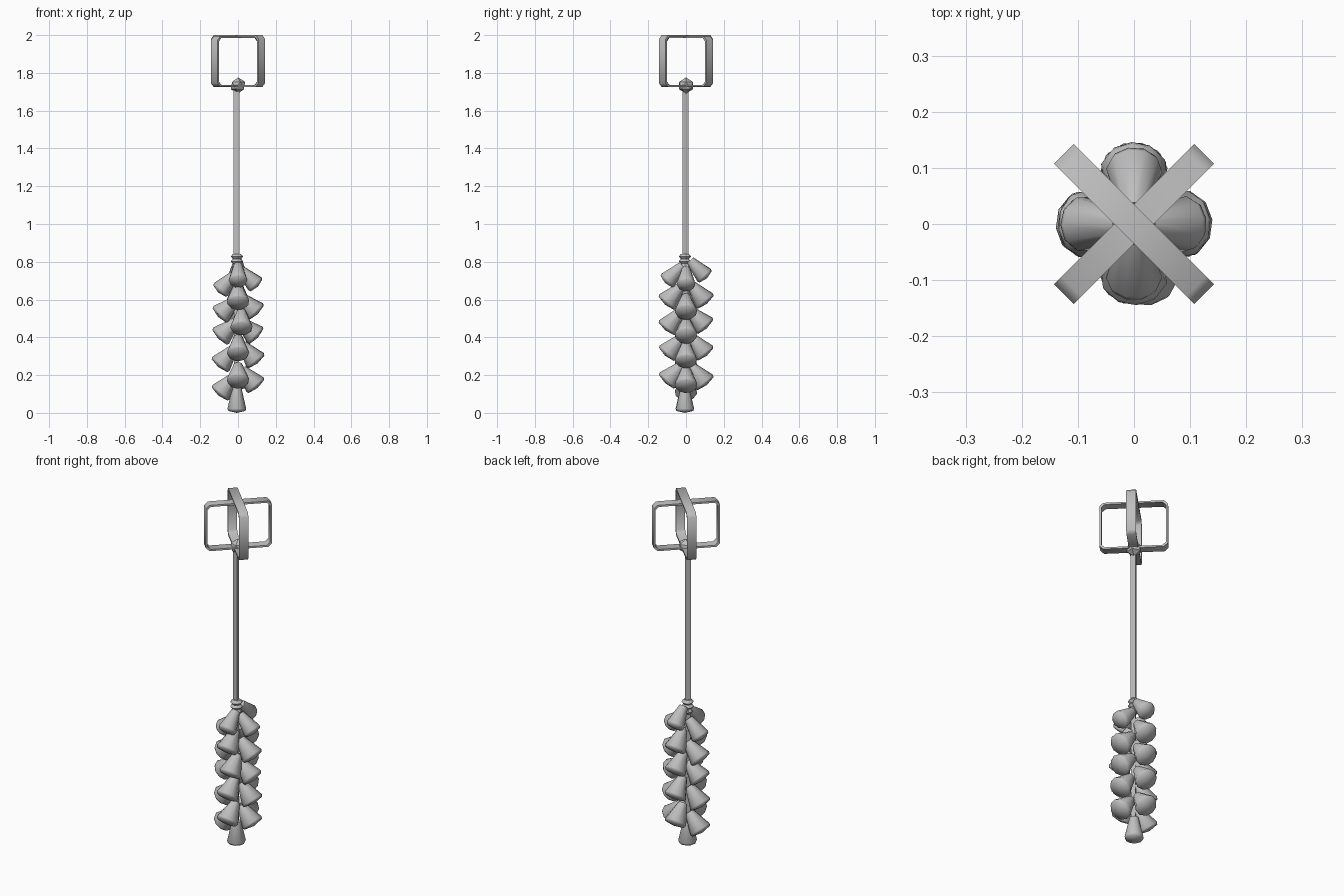
import bpy, bmesh, math, random
from mathutils import Vector, Matrix

random.seed(4)
if "Cube" in bpy.data.objects:
    bpy.data.objects.remove(bpy.data.objects["Cube"])

grey = bpy.data.materials.new("plain grey")
grey.use_nodes = True
COLOUR = (0.52, 0.52, 0.52, 1)
grey.diffuse_color = COLOUR
grey.node_tree.nodes["Principled BSDF"].inputs["Base Color"].default_value = COLOUR

CORE = Vector((-0.006, -0.006, 0))


def finish(name, bm, smooth=None):
    bmesh.ops.recalc_face_normals(bm, faces=bm.faces)
    mesh = bpy.data.meshes.new(name)
    bm.to_mesh(mesh)
    bm.free()
    mesh.materials.append(grey)
    obj = bpy.data.objects.new(name, mesh)
    bpy.context.collection.objects.link(obj)
    if smooth:
        bpy.ops.object.select_all(action='DESELECT')
        obj.select_set(True)
        bpy.context.view_layer.objects.active = obj
        bpy.ops.object.shade_smooth_by_angle(angle=math.radians(smooth))


def lathe(name, profile, sides, matrix, smooth=None):
    """Rings of (radius, height), closed by flat or pointed ends."""
    bm = bmesh.new()
    rings = []
    for r, z in profile:
        count = 1 if r == 0 else sides
        rings.append([bm.verts.new(matrix @ Vector((
            r * math.cos(math.tau * i / sides),
            r * math.sin(math.tau * i / sides), z))) for i in range(count)])
    for a, b in zip(rings, rings[1:]):
        for i in range(sides):
            j = (i + 1) % sides
            corners = [a[i % len(a)], a[j % len(a)], b[j % len(b)], b[i % len(b)]]
            bm.faces.new(list(dict.fromkeys(corners)))
    for ring in (rings[0], rings[-1]):
        if len(ring) > 1:
            bm.faces.new(ring)
    finish(name, bm, smooth)


# Two crossed hanging loops with clipped corners
def loop_outline(half, low, high, cut):
    return [(half - cut, low), (half, low + cut), (half, high - cut), (half - cut, high),
            (cut - half, high), (-half, high - cut), (-half, low + cut), (cut - half, low)]


def hanging_loop(name, angle, low, high):
    bm = bmesh.new()
    turn = Matrix.Rotation(math.radians(angle), 4, 'Z')
    outer = loop_outline(0.177, low, high, 0.02)
    inner = loop_outline(0.167, low + 0.01, high - 0.01, 0.017)
    rows = [[bm.verts.new(turn @ Vector((x, y, z))) for x, z in outline]
            for outline, y in ((outer, -0.025), (outer, 0.025), (inner, 0.025), (inner, -0.025))]
    for k in range(4):
        a, b = rows[k], rows[(k + 1) % 4]
        for i in range(8):
            j = (i + 1) % 8
            bm.faces.new((a[i], a[j], b[j], b[i]))
    finish(name, bm, 50)


hanging_loop("hanging_loop_a", -45, 1.725, 2.0)
hanging_loop("hanging_loop_b", 45, 1.727, 1.994)

# Knot where the loops meet the rod
bm = bmesh.new()
bmesh.ops.create_icosphere(bm, subdivisions=1, radius=0.043,
                           matrix=Matrix.Translation((0, 0, 1.733)))
finish("knot", bm)

# Three-sided rod, with a thinner stem through the cluster
at_core = Matrix.Translation(CORE)
ridge_forward = at_core @ Matrix.Rotation(math.radians(-45), 4, 'Z')
lathe("rod", [(0.019, 0.8), (0.019, 1.73)], 3, ridge_forward)
lathe("stem", [(0.017, 0.08), (0.017, 0.82)], 3, ridge_forward)

# Wrapped collar
lathe("collar", [(0.02, 0.76), (0.03, 0.775), (0.021, 0.79), (0.033, 0.802), (0.021, 0.815),
                 (0.033, 0.828), (0.02, 0.842)], 8, at_core)


# Bell-shaped pods: narrow at the stem, wide and shallowly domed outside
def pod(name, end, direction, radius, length):
    aim = Vector(direction).to_track_quat('Z', 'Y').to_matrix().to_4x4()
    spin = Matrix.Rotation(random.uniform(0, 1), 4, 'Z')
    profile = [(0.024, -length), (radius, -0.012), (radius * 0.9, 0), (0, 0.01)]
    lathe(name, profile, 10, Matrix.Translation(end) @ aim @ spin, 60)


# Each side lists the heights of its pods, from the top down
sides = {
    "left": ((1, 0), [0.675, 0.53, 0.405, 0.27, 0.14]),
    "right": ((-1, 0), [0.645, 0.515, 0.40, 0.25, 0.10]),
    "front": ((0, -1), [0.695, 0.58, 0.445, 0.31, 0.165]),
    "back": ((0, 1), [0.72, 0.585, 0.455, 0.31, 0.155]),
}
for side, ((dx, dy), heights) in sides.items():
    for row, z in enumerate(heights):
        tilt = math.radians(random.uniform(42, 52))
        radius = 0.05 if row == 0 else 0.06
        reach = 0.098 if dx else 0.104
        sideways = 0.018 if (side, row) == ("front", 2) else 0
        c = math.cos(tilt)
        pod(f"{side}_pod_{row + 1}", (dx * reach + sideways, dy * reach, z),
            (dx * c, dy * c, -math.sin(tilt)), radius, 0.12)

# Last pod hangs straight down
pod("bottom_pod", CORE + Vector((0, 0, 0.01)), (0, 0, -1), 0.05, 0.125)
